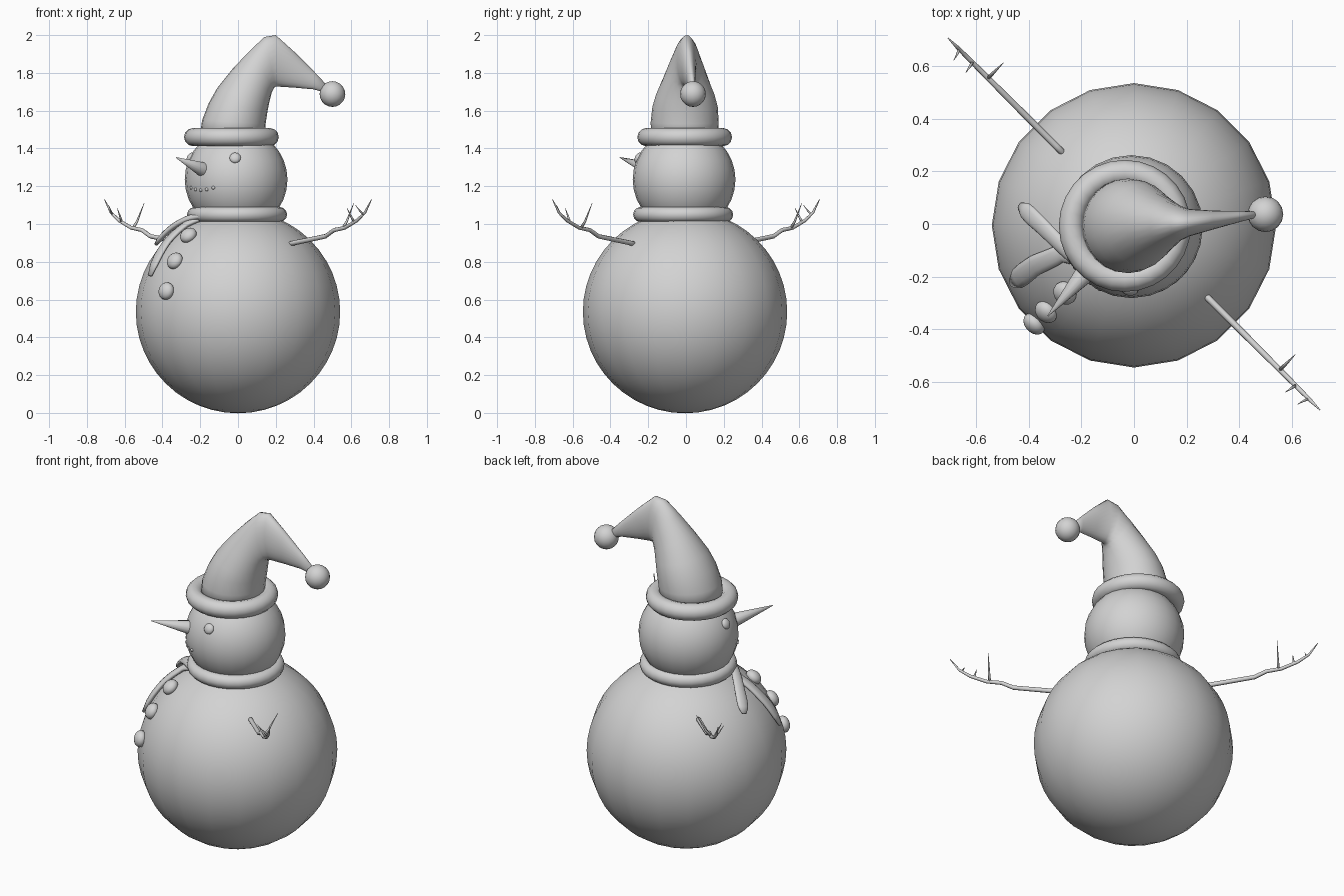
import bpy, bmesh, math
from mathutils import Vector, Matrix

if "Cube" in bpy.data.objects:
    bpy.data.objects.remove(bpy.data.objects["Cube"])

grey = bpy.data.materials.new("plain_grey")
grey.diffuse_color = (0.65, 0.65, 0.65, 1)
grey.use_nodes = True
grey.node_tree.nodes["Principled BSDF"].inputs["Base Color"].default_value = grey.diffuse_color

BODY_C, BODY_R = Vector((0, -0.005, 0.535)), 0.537
HEAD_C, HEAD_R = Vector((-0.01, -0.01, 1.235)), 0.272
D = math.sqrt(0.5)
FACE = Vector((-D, -D, 0))      # the figure looks along this diagonal


def finish(bm, name):
    bmesh.ops.recalc_face_normals(bm, faces=bm.faces)
    me = bpy.data.meshes.new(name)
    bm.to_mesh(me)
    bm.free()
    me.materials.append(grey)
    for p in me.polygons:
        p.use_smooth = True
    ob = bpy.data.objects.new(name, me)
    bpy.context.collection.objects.link(ob)
    return ob


def ball(name, c, scale, normal=(0, 0, 1), seg=16, rings=10):
    """Sphere with its local z turned to the normal."""
    bm = bmesh.new()
    bmesh.ops.create_uvsphere(bm, u_segments=seg, v_segments=rings, radius=1)
    rot = Vector(normal).to_track_quat('Z', 'Y').to_matrix().to_4x4()
    bm.transform(Matrix.Translation(c) @ rot @ Matrix.Diagonal((*scale, 1)))
    return finish(bm, name)


def loft(name, rings, n=12):
    """Skin through ellipses given as (centre, half axis u, half axis v)."""
    bm = bmesh.new()
    loops = []
    for c, u, v in rings:
        loops.append([bm.verts.new(c + u * math.cos(2 * math.pi * i / n) + v * math.sin(2 * math.pi * i / n))
                      for i in range(n)])
    for a, b in zip(loops, loops[1:]):
        for i in range(n):
            j = (i + 1) % n
            bm.faces.new((a[i], a[j], b[j], b[i]))
    bm.faces.new(loops[0])
    bm.faces.new(loops[-1])
    return finish(bm, name)


def tube(name, pts, radii, n=8):
    pts = [Vector(p) for p in pts]
    rings = []
    for i, p in enumerate(pts):
        t = (pts[min(i + 1, len(pts) - 1)] - pts[max(i - 1, 0)]).normalized()
        u = t.cross(Vector((D, D, 0.1))).normalized()
        rings.append((p, u * radii[i], t.cross(u) * radii[i]))
    return loft(name, rings, n)


def ring(name, c, major, minor, seg=28):
    n = 12
    bm = bmesh.new()
    vs = []
    for i in range(seg):
        a = 2 * math.pi * i / seg
        d = Vector((math.cos(a), math.sin(a), 0))
        vs.append([bm.verts.new(Vector(c) + d * (major + minor * math.cos(2 * math.pi * k / n))
                                + Vector((0, 0, minor * math.sin(2 * math.pi * k / n)))) for k in range(n)])
    for i in range(seg):
        a, b = vs[i], vs[(i + 1) % seg]
        for k in range(n):
            m = (k + 1) % n
            bm.faces.new((a[k], b[k], b[m], a[m]))
    return finish(bm, name)


# Snowballs
ball("body", BODY_C, (BODY_R + 0.004, BODY_R + 0.004, BODY_R), seg=20, rings=24)
ball("head", HEAD_C, (HEAD_R, HEAD_R, HEAD_R), seg=24, rings=16)

# Scarf loop and hat brim
ring("scarf", (-0.005, -0.015, 1.05), 0.225, 0.04)
ring("hat_brim", (-0.035, -0.007, 1.46), 0.203, 0.048)

# Folded hat: outer x, z, inner x, z, half width, y
hat = [(-0.205, 1.45, 0.14, 1.45, .178, -.007), (-0.19, 1.55, 0.146, 1.53, .18, -.007),
       (-0.155, 1.64, 0.157, 1.60, .173, -.005), (-0.11, 1.72, 0.167, 1.65, .155, -.004),
       (-0.03, 1.82, 0.18, 1.70, .122, -.002), (0.06, 1.915, 0.19, 1.72, .095, 0),
       (0.14, 1.99, 0.20, 1.727, .068, .003), (0.20, 2.0, 0.22, 1.727, .052, .005),
       (0.30, 1.91, 0.30, 1.722, .036, .015), (0.40, 1.81, 0.40, 1.713, .021, .028),
       (0.48, 1.725, 0.48, 1.69, .01, .038)]
rings = []
for ox, oz, ix, iz, w, y in hat:
    o, i = Vector((ox, y, oz)), Vector((ix, y, iz))
    rings.append(((o + i) / 2, (o - i) / 2, Vector((0, w, 0))))
loft("hat", rings, 24)
ball("hat_pompom", (0.50, 0.037, 1.688), (0.068,) * 3)

# Nose
tube("nose", [(-0.14, -0.14, 1.27), (-0.18, -0.18, 1.286), (-0.328, -0.35, 1.352)], [0.046, 0.041, 0.002], 14)

# Eyes, mirrored about the facing diagonal
for name, x, y in (("left_eye", -0.015, -0.252), ("right_eye", -0.252, -0.015)):
    p = Vector((x, y, 1.35))
    ball(name, p, (0.03, 0.03, 0.018), p - HEAD_C)

# Mouth of tiny pebbles
for i in range(-2, 3):
    a = math.radians(225 + 9 * i)
    z = 1.18 + 0.003 * i * i
    r = math.sqrt(HEAD_R ** 2 - (z - HEAD_C.z) ** 2) - 0.004
    p = HEAD_C + Vector((r * math.cos(a), r * math.sin(a), z - HEAD_C.z))
    ball("mouth_pebble", p, (0.01,) * 3, p - HEAD_C, 8, 6)

# Buttons down the front
for s, z in ((0.372, 0.94), (0.473, 0.805), (0.537, 0.645)):
    p = FACE * s + Vector((0, 0, z))
    ball("button", p, (0.047, 0.047, 0.034), p - BODY_C)


# Scarf tails lying on the body
def tail(name, path, width, lift):
    pts = []
    n = 12
    for k in range(n + 1):
        f = k / n * (len(path) - 1)
        i = min(int(f), len(path) - 2)
        q = Vector(path[i]).lerp(Vector(path[i + 1]), f - i)
        h = math.sqrt(max(BODY_R ** 2 - q.length_squared, 0))
        nrm = Vector((q.x, q.y, h)).normalized()
        pts.append((BODY_C + nrm * (BODY_R + lift), nrm))
    rings = []
    for k, (p, nrm) in enumerate(pts):
        t = (pts[min(k + 1, n)][0] - pts[max(k - 1, 0)][0]).normalized()
        end = (1, 0.9, 0.4)[max(0, k - n + 2)]
        w = width * (0.65 + 0.35 * k / n) * end
        rings.append((p, t.cross(nrm).normalized() * w, nrm * 0.016 * max(end, 0.6)))
    loft(name, rings, 12)


tail("scarf_tail_upper", [(-0.16, -0.17), (-0.25, -0.085), (-0.335, 0.0), (-0.41, 0.07)], 0.038, 0.03)
tail("scarf_tail_lower", [(-0.17, -0.13), (-0.27, -0.105), (-0.37, -0.15), (-0.455, -0.215)], 0.045, 0.012)

# Twig arms, mirrored: distance out, back offset, height
twigs = [("arm", [(.36, 0, .89), (.42, 0, .9), (.655, 0, .935), (.72, 0, .968), (.80, 0, .98), (.89, 0, 1.018),
                  (.95, 0, 1.06), (1.0, 0, 1.13)], [.013, .013, .012, .011, .01, .009, .007, .002]),
         ("long_twig", [(.785, 0, .978), (.785, .03, 1.015), (.785, .082, 1.11)], [.008, .006, .001]),
         ("short_twig", [(.87, 0, 1.01), (.865, -.018, 1.04), (.86, -.045, 1.085)], [.007, .005, .001]),
         ("end_twig", [(.94, 0, 1.05), (.932, -.02, 1.07), (.925, -.045, 1.1)], [.006, .004, .001])]
for side, sg in (("left", 1), ("right", -1)):
    for name, pts, radii in twigs:
        tube(side + "_" + name, [(sg * D * s + D * t, -sg * D * s + D * t, z) for s, t, z in pts], radii)
